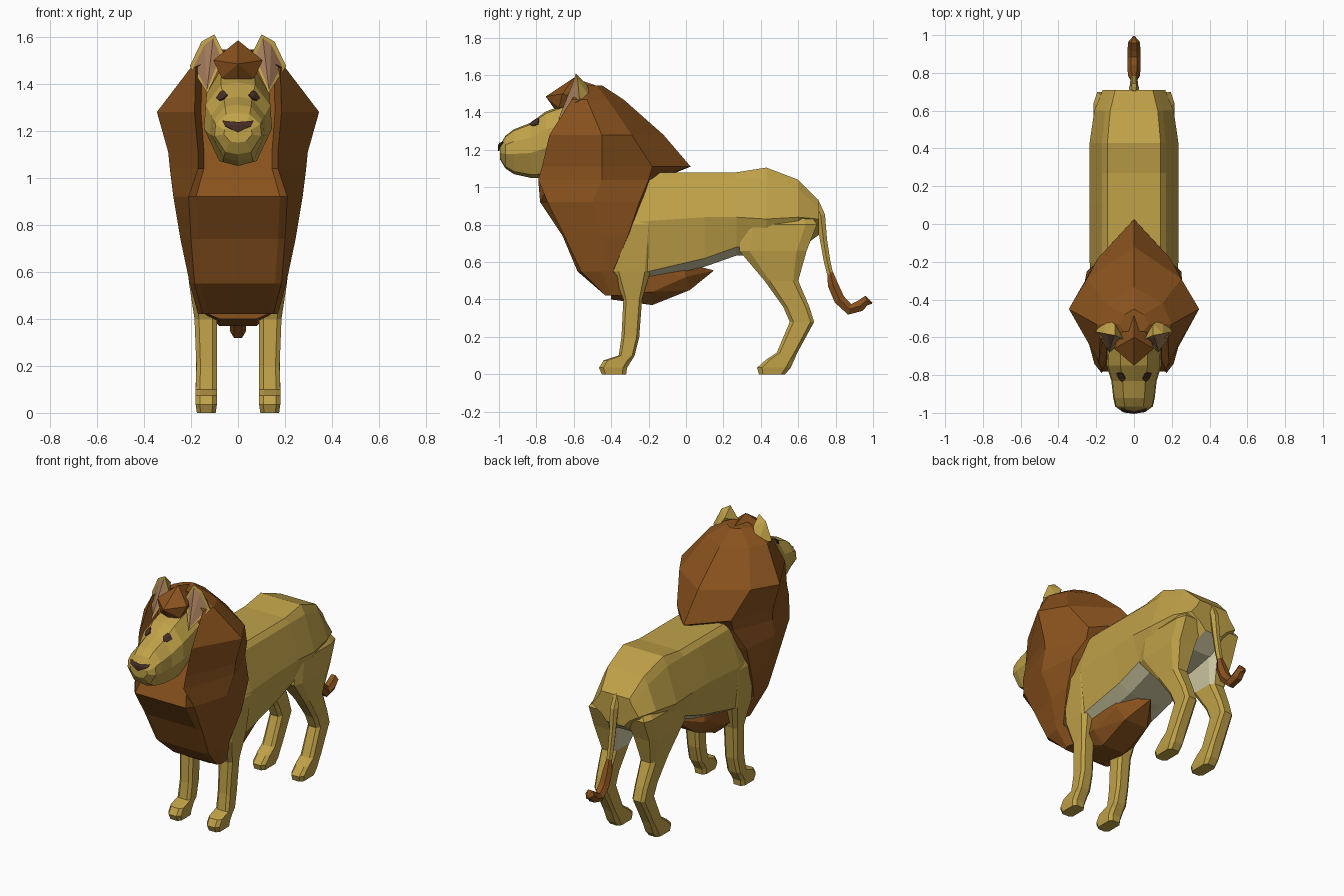
import bpy, bmesh, math
from mathutils import Vector
from mathutils.bvhtree import BVHTree

if "Cube" in bpy.data.objects:
    bpy.data.objects.remove(bpy.data.objects["Cube"])


def material(name, rgb):
    m = bpy.data.materials.new(name)
    m.diffuse_color = (*rgb, 1)
    m.use_nodes = True
    m.node_tree.nodes["Principled BSDF"].inputs["Base Color"].default_value = m.diffuse_color
    return m


TAN = material("tan_fur", (0.53, 0.36, 0.066))
MANE = material("brown_mane", (0.25, 0.084, 0.0125))
PALE = material("pale_belly", (0.62, 0.58, 0.36))
PINK = material("inner_ear", (0.37, 0.20, 0.105))
DARK = material("dark_nose_eyes", (0.06, 0.027, 0.017))


def finish(bm, name, mats, rule=None, mirror=False):
    """Turn a bmesh into a flat shaded object, rule picks material per face."""
    bmesh.ops.recalc_face_normals(bm, faces=bm.faces)
    bm.normal_update()
    if rule:
        for f in bm.faces:
            f.material_index = rule(f)
    me = bpy.data.meshes.new(name)
    bm.to_mesh(me)
    for m in mats:
        me.materials.append(m)
    ob = bpy.data.objects.new(name, me)
    bpy.context.collection.objects.link(ob)
    if mirror:
        mod = ob.modifiers.new("mirror", 'MIRROR')
        mod.use_mirror_merge = False
    return ob


def loft(rings):
    """Skin closed rings of equal point count and cap the ends."""
    bm = bmesh.new()
    vr = [[bm.verts.new(p) for p in r] for r in rings]
    n = len(vr[0])
    for a, b in zip(vr, vr[1:]):
        for i in range(n):
            j = (i + 1) % n
            bm.faces.new((a[i], a[j], b[j], b[i]))
    bm.faces.new(vr[0])
    bm.faces.new(vr[-1])
    return bm


def hull(points):
    bm = bmesh.new()
    vs = [bm.verts.new(p) for p in points]
    res = bmesh.ops.convex_hull(bm, input=vs)
    junk = {v for v in res["geom_interior"] + res["geom_unused"]
            if isinstance(v, bmesh.types.BMVert) and v.is_valid and not v.link_faces}
    bmesh.ops.delete(bm, geom=list(junk), context='VERTS')
    bmesh.ops.recalc_face_normals(bm, faces=bm.faces)
    bm.normal_update()
    return bm


def both(points):
    """Mirror points across x, keeping centre points single."""
    return points + [(-x, y, z) for x, y, z in points if x > 0]


def sym(half):
    """Closed ring from a half ring running centre to centre."""
    return half + [(-x, y, z) for x, y, z in reversed(half[1:-1])]


# Torso: y, top, top edge, half width, mid height, lower half width, side bottom
torso = [(-.40, 1.06, 1.03, .21, .80, .19, .52),
         (-.20, 1.08, 1.05, .235, .82, .20, .55),
         (.10, 1.08, 1.05, .235, .84, .19, .62),
         (.27, 1.08, 1.05, .235, .84, .19, .68),
         (.43, 1.105, 1.05, .235, .83, .17, .68),
         (.60, 1.04, .99, .21, .84, .14, .71),
         (.71, .93, .89, .165, .83, .10, .79)]
rings = [sym([(0, y, t), (w * .6, y, t), (w * .72, y, e), (w, y, m), (wl, y, b),
              (wl * .6, y, b - .045), (0, y, b - .045)])
         for y, t, e, w, m, wl, b in torso]
finish(loft(rings), "torso", [TAN, PALE],
       lambda f: int(f.normal.z < -.6 and f.calc_center_median().y > -.1))


# Legs: z, front y, back y, inner x, outer x
def leg(name, rows, pale_above):
    rs = []
    for z, a, b, i, o in rows:
        c, d = min((o - i) * .2, .02), (b - a) * .15
        rs.append([(i + c, a, z), (o - c, a, z), (o, a + d, z), (o, b - d, z),
                   (o - c, b, z), (i + c, b, z), (i, b - d, z), (i, a + d, z)])
    finish(loft(rs), name, [TAN, PALE],
           lambda f: int(f.normal.x < -.35 and f.calc_center_median().z > pale_above), True)


leg("front_leg", [(0, -.45, -.32, .095, .175), (.035, -.465, -.315, .09, .18),
                  (.075, -.44, -.29, .09, .18), (.10, -.36, -.275, .09, .18),
                  (.20, -.345, -.25, .09, .177), (.40, -.335, -.235, .09, .185),
                  (.55, -.39, -.19, .08, .208), (.80, -.37, -.17, .05, .234),
                  (.92, -.33, -.22, .05, .18)], 9)
leg("hind_leg", [(0, .39, .53, .095, .175), (.035, .38, .56, .09, .18),
                 (.08, .43, .58, .09, .18), (.115, .485, .595, .09, .18),
                 (.28, .555, .685, .09, .177), (.36, .52, .66, .09, .18),
                 (.50, .42, .60, .085, .19), (.66, .285, .645, .065, .215),
                 (.80, .30, .70, .045, .214), (.93, .42, .62, .04, .12)], .52)

# Mane: z, recess y, then front edge, side and back points, centre back y
mane = [(.42, -.43, .15, -.43, .17, -.40, .15, -.28, -.28),
        (.55, -.58, .185, -.56, .205, -.45, .205, -.39, -.36),
        (.74, -.66, .20, -.65, .245, -.45, .242, -.31, -.30),
        (.92, -.78, .21, -.74, .275, -.50, .25, -.25, -.20),
        (1.04, -.72, .17, -.79, .29, -.45, .19, -.20, -.15),
        (1.11, -.68, .17, -.77, .297, -.45, .19, -.18, .025),
        (1.28, -.60, .185, -.73, .345, -.45, .25, -.29, -.12),
        (1.47, -.55, .18, -.61, .20, -.53, .15, -.42, -.335),
        (1.545, -.57, .05, -.57, .08, -.53, .05, -.48, -.45)]
rings = [sym([(0, f, z), (a * .85, f, z), (a, b, z), (c, d, z), (e, g, z), (0, k, z)])
         for z, f, a, b, c, d, e, g, k in mane]
finish(loft(rings), "mane", [MANE])

# Forelock and belly mane
finish(hull(both([(0, -.75, 1.485), (.105, -.66, 1.50), (0, -.60, 1.585),
                  (0, -.69, 1.40), (.07, -.68, 1.425), (.07, -.54, 1.45),
                  (0, -.47, 1.54)])), "forelock", [MANE])
finish(hull(both([(.15, -.40, .43), (.08, -.40, .40), (.08, -.18, .37), (.15, -.18, .44),
                  (.08, .02, .45), (.13, 0, .52), (0, .15, .555), (.12, -.02, .60),
                  (.15, -.20, .57), (.15, -.40, .60)])), "belly_mane", [MANE])

# Head: y, half width, bottom, top
head = [(-.995, .06, 1.15, 1.225), (-.965, .10, 1.10, 1.275), (-.92, .11, 1.07, 1.31),
        (-.83, .12, 1.05, 1.345), (-.75, .145, 1.05, 1.405), (-.54, .14, 1.07, 1.48)]
rings = []
for y, w, b, t in head:
    h = t - b
    rings.append(sym([(0, y, t), (w * .5, y, t - h * .03), (w * .95, y, t - h * .27),
                      (w, y, b + h * .45), (w * .55, y, b + h * .06), (0, y, b)]))
head_bm = loft(rings)
tree = BVHTree.FromBMesh(head_bm)
finish(head_bm, "head", [TAN])


# Eyes and nose: thin plates projected onto the face
def decal(name, outline, mirror=False):
    def drop(x, z):
        p, n, _, _ = tree.ray_cast(Vector((x, -2, z)), Vector((0, 1, 0)))
        return p + Vector((0, -.007, 0)) if p else Vector((x, -.75, z))
    bm = bmesh.new()
    k = len(outline)
    mid = bm.verts.new(drop(sum(p[0] for p in outline) / k, sum(p[1] for p in outline) / k))
    vs = [bm.verts.new(drop(*p)) for p in outline]
    for i in range(k):
        bm.faces.new((mid, vs[i], vs[(i + 1) % k]))
    ob = finish(bm, name, [DARK], None, mirror)
    sol = ob.modifiers.new("thickness", 'SOLIDIFY')
    sol.thickness, sol.offset = .006, 0


decal("eye", [(.045, 1.352), (.06, 1.371), (.075, 1.364), (.092, 1.338),
              (.08, 1.328), (.06, 1.336)], True)
decal("nose", [(-.066, 1.242), (0, 1.236), (.066, 1.242), (.055, 1.22),
               (0, 1.193), (-.055, 1.22)])

# Ears with an inset inner face
ear = hull([(.055, -.61, 1.52), (.10, -.59, 1.61), (.155, -.58, 1.58), (.205, -.57, 1.475),
            (.13, -.68, 1.36), (.15, -.50, 1.46), (.10, -.53, 1.55)])
front = [f for f in ear.faces if f.normal.y < -.45]
bmesh.ops.inset_region(ear, faces=front, thickness=.018, depth=-.008)
inner = set(front)
finish(ear, "ear", [TAN, PINK], lambda f: int(f in inner), True)


# Tail and tuft: six sided tubes along a path of y, z, radius
def tube(name, path, mat):
    rs = []
    for i, (y, z, r) in enumerate(path):
        a, b = path[max(i - 1, 0)], path[min(i + 1, len(path) - 1)]
        t = Vector((0, b[0] - a[0], b[1] - a[1])).normalized()
        side = Vector((0, -t.z, t.y))
        rs.append([Vector((0, y, z)) + Vector((1, 0, 0)) * r * math.cos(k * math.pi / 3)
                   + side * r * math.sin(k * math.pi / 3) for k in range(6)])
    finish(loft(rs), name, [mat])


tube("tail", [(.69, .93, .02), (.72, .85, .027), (.735, .72, .022),
              (.755, .60, .02), (.78, .50, .018)], TAN)
tube("tail_tuft", [(.765, .57, .012), (.785, .48, .032), (.82, .40, .034), (.875, .347, .034),
                   (.93, .365, .034), (.965, .395, .03), (.995, .38, .004)], MANE)
